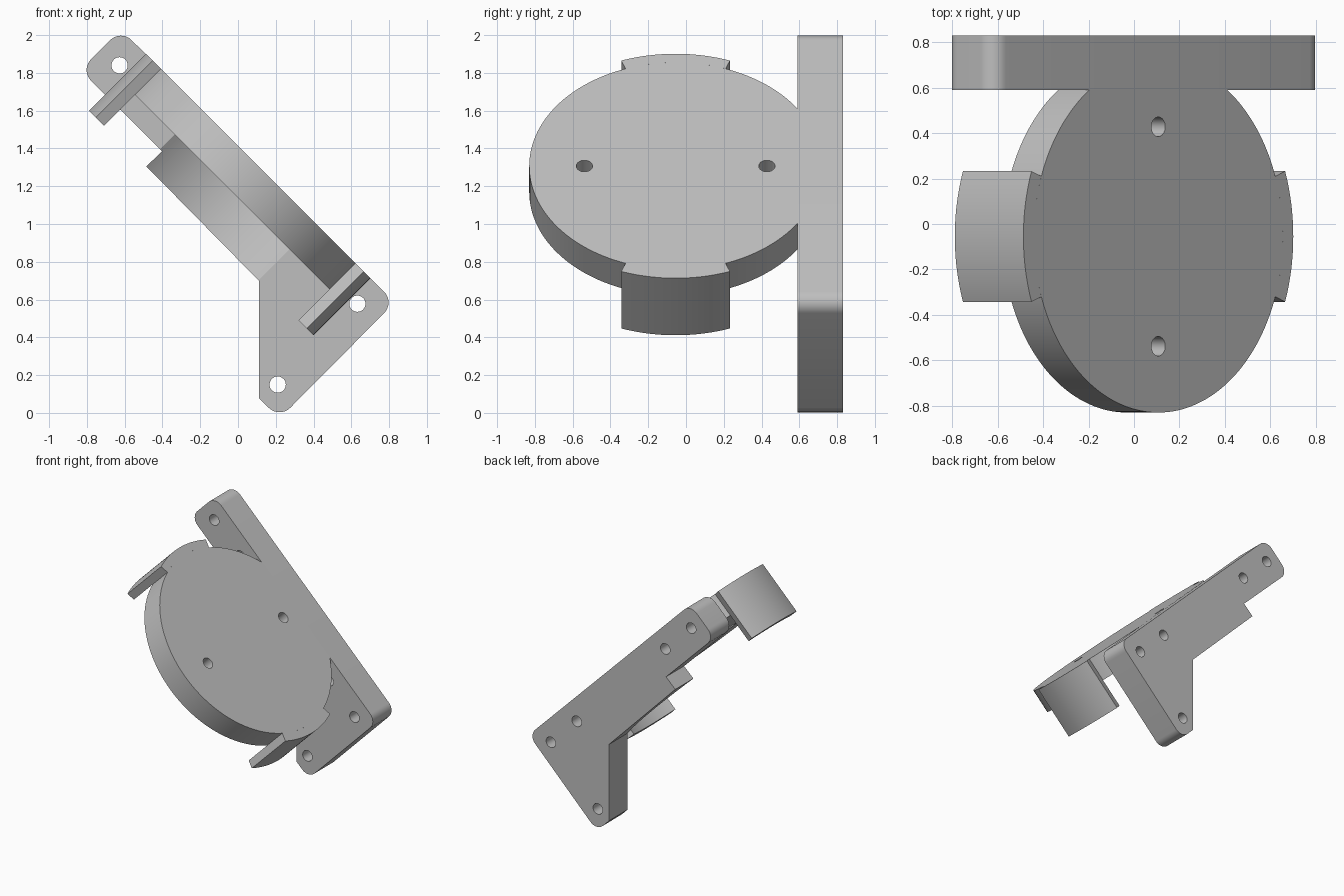
import bpy, bmesh, math
from mathutils import Matrix, Vector

if "Cube" in bpy.data.objects:
    bpy.data.objects.remove(bpy.data.objects["Cube"], do_unlink=True)

S2 = math.sqrt(2)
BACK, FRONT = 0.83, 0.59              # depth range of the bracket plate
R, R_CLIP = 0.775, 0.84               # disc and clip radii
LOW, TOP, CLIP_LOW = 0.806, 1.0, 0.573  # heights along the tilted axis
HOLE = 0.043
# Frame of the disc: tilted 45 degrees about y
TILT = Matrix.Translation((-0.6, -0.055, 0.6)) @ Matrix.Rotation(math.pi / 4, 4, 'Y')

grey = bpy.data.materials.new("light_grey")
grey.use_nodes = True
grey.diffuse_color = (0.52, 0.52, 0.52, 1)
grey.node_tree.nodes["Principled BSDF"].inputs["Base Color"].default_value = (0.52, 0.52, 0.52, 1)


def prism(name, pts, vec, matrix=Matrix.Identity(4), trim_y=None):
    """Extrude a closed outline along vec and place it with matrix."""
    bm = bmesh.new()
    face = bm.faces.new([bm.verts.new(p) for p in pts])
    ext = bmesh.ops.extrude_face_region(bm, geom=[face])
    bmesh.ops.translate(bm, vec=vec, verts=[g for g in ext["geom"] if isinstance(g, bmesh.types.BMVert)])
    bm.transform(matrix)
    if trim_y is not None:
        geom = bm.verts[:] + bm.edges[:] + bm.faces[:]
        cut = bmesh.ops.bisect_plane(bm, geom=geom, plane_co=(0, trim_y, 0), plane_no=(0, 1, 0), clear_outer=True)
        edges = [g for g in cut["geom_cut"] if isinstance(g, bmesh.types.BMEdge)]
        bmesh.ops.edgeloop_fill(bm, edges=edges)
    bmesh.ops.recalc_face_normals(bm, faces=bm.faces)
    mesh = bpy.data.meshes.new(name)
    bm.to_mesh(mesh)
    bm.free()
    mesh.materials.append(grey)
    ob = bpy.data.objects.new(name, mesh)
    bpy.context.collection.objects.link(ob)
    return ob


def arc(r, a0, a1, n, z=0.0):
    return [(r * math.cos(a0 + (a1 - a0) * i / n), r * math.sin(a0 + (a1 - a0) * i / n), z) for i in range(n + 1)]


def circle(r, n, z=0.0, centre=(0, 0)):
    return [(x + centre[0], y + centre[1], z) for x, y, z in arc(r, 0, math.tau, n, z)[:-1]]


def activate(ob):
    bpy.ops.object.select_all(action='DESELECT')
    ob.select_set(True)
    bpy.context.view_layer.objects.active = ob


def carve(ob, cutter):
    mod = ob.modifiers.new("cut", 'BOOLEAN')
    mod.operation, mod.solver, mod.object = 'DIFFERENCE', 'EXACT', cutter
    cutter.hide_render = True
    activate(ob)
    bpy.ops.object.modifier_apply(modifier=mod.name)
    bpy.data.objects.remove(cutter, do_unlink=True)


def rounded(corners, r, n=10):
    """Outline in x, z with fillets on the flagged corners."""
    out = []
    for i, (x, z, fillet) in enumerate(corners):
        p = Vector((x, z))
        if not fillet:
            out.append((x, BACK, z))
            continue
        a = (Vector(corners[i - 1][:2]) - p).normalized()
        b = (Vector(corners[(i + 1) % len(corners)][:2]) - p).normalized()
        half = a.angle(b) / 2
        c = p + (a + b).normalized() * r / math.sin(half)
        s, e = p + a * r / math.tan(half) - c, p + b * r / math.tan(half) - c
        total = math.pi - 2 * half
        for k in range(n + 1):
            t = k / n
            v = (s * math.sin((1 - t) * total) + e * math.sin(t * total)) / math.sin(total) + c
            out.append((v.x, BACK, v.y))
    return out


# Bracket plate with its stepped arm and foot
outline = [(-0.62, 2.03, True), (0.83, 0.585, True), (0.22, -0.03, True), (0.11, 0.08, False),
           (0.11, 0.70, False), (-0.485, 1.305, False), (-0.402, 1.385, False), (-0.835, 1.815, True)]
plate = prism("bracket_plate", rounded(outline, 0.08), (0, FRONT - BACK, 0))

# Round clearance in the plate below the disc
carve(plate, prism("clearance_cutter", circle(R, 160, 0.4), (0, 0, LOW - 0.4), TILT))

# Screw holes through the plate
for x, z in [(-0.627, 1.84), (-0.395, 1.61), (0.40, 0.81), (0.632, 0.578), (0.21, 0.15)]:
    pts = [(x + px, 0.9, z + pz) for px, pz, _ in circle(HOLE, 32)]
    carve(plate, prism("screw_cutter", pts, (0, -0.35, 0)))

# Tilted disc, ending where it joins the plate
disc = prism("disc", circle(R, 160, LOW), (0, 0, TOP - LOW), TILT, trim_y=FRONT + 0.002)
for y in (-0.483, 0.483):
    carve(disc, prism("disc_hole_cutter", circle(HOLE, 32, 0.7, (0, y)), (0, 0, 0.5), TILT))

# Curved clips on opposite sides of the disc
parts = [plate, disc]
SPREAD = math.radians(20)
for name, mid in (("lower_clip", 0), ("upper_clip", math.pi)):
    pts = arc(R_CLIP, mid - SPREAD, mid + SPREAD, 24, CLIP_LOW) + arc(R, mid + SPREAD, mid - SPREAD, 24, CLIP_LOW)
    parts.append(prism(name, pts, (0, 0, TOP - CLIP_LOW), TILT))

for ob in parts:
    activate(ob)
    bpy.ops.object.shade_smooth_by_angle(angle=math.radians(30))
